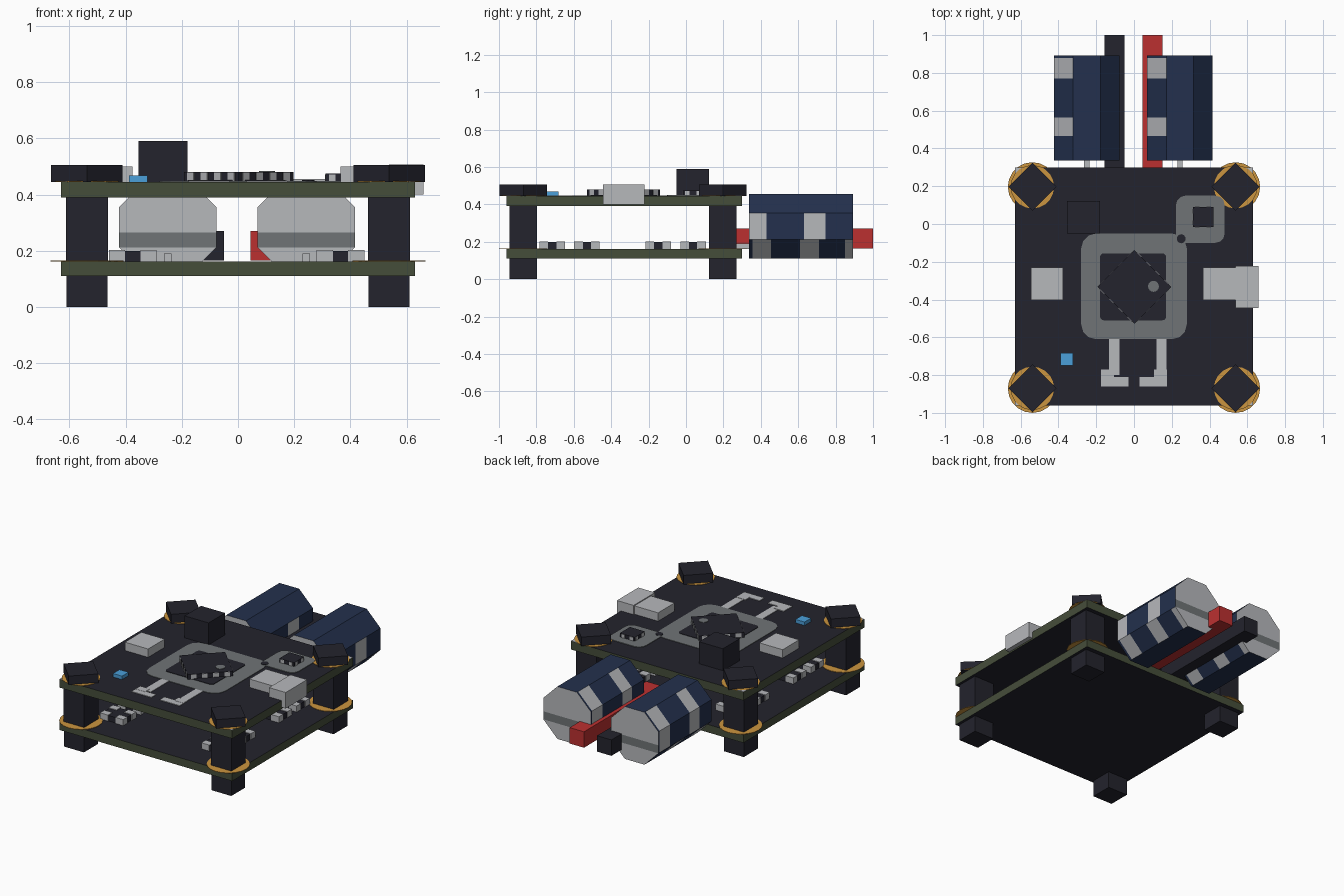
import bpy, bmesh, math
from mathutils import Matrix, Vector

cube = bpy.data.objects.get("Cube")
if cube:
    bpy.data.objects.remove(cube, do_unlink=True)


def material(name, rgb):
    m = bpy.data.materials.new(name)
    m.use_nodes = True
    col = (*rgb, 1)
    m.diffuse_color = col
    m.node_tree.nodes["Principled BSDF"].inputs["Base Color"].default_value = col
    return m


DARK = material("charcoal", (.017, .017, .026))
GREEN = material("board_edge_green", (.06, .075, .042))
SILVER = material("silver", (.47, .48, .5))
GREY = material("mid_grey", (.16, .175, .18))
NAVY = material("navy", (.017, .03, .075))
RED = material("red", (.5, .03, .03))
BLUE = material("blue", (.07, .35, .7))
GOLD = material("gold", (.6, .3, .05))


def finish(bm, name, *mats):
    me = bpy.data.meshes.new(name)
    bm.normal_update()
    bm.to_mesh(me)
    bm.free()
    ob = bpy.data.objects.new(name, me)
    for m in mats:
        me.materials.append(m)
    bpy.context.collection.objects.link(ob)
    return ob


def box_mesh(x, y, z, turn=0, corner=0):
    """Box from (min, max) ranges, optionally turned about z or with clipped corners."""
    bm = bmesh.new()
    size = [r[1] - r[0] for r in (x, y, z)]
    mid = [(r[1] + r[0]) / 2 for r in (x, y, z)]
    bmesh.ops.create_cube(bm, size=1, matrix=Matrix.Diagonal((*size, 1)))
    if corner:
        upright = [e for e in bm.edges if abs(e.verts[0].co.z - e.verts[1].co.z) > 1e-4]
        bmesh.ops.bevel(bm, geom=upright, offset=corner, segments=3, profile=.5, affect='EDGES')
    bm.transform(Matrix.Translation(mid) @ Matrix.Rotation(turn, 4, 'Z'))
    return bm


def box(name, mat, x, y, z, turn=0, corner=0):
    return finish(box_mesh(x, y, z, turn, corner), name, mat)


def around(c, half):
    return (c - half, c + half)


def disc(name, mat, x, y, z, r, h, n=20):
    bm = bmesh.new()
    bmesh.ops.create_cone(bm, cap_ends=True, segments=n, radius1=r, radius2=r, depth=h,
                          matrix=Matrix.Translation((x, y, z + h / 2)))
    return finish(bm, name, mat)


# Circuit boards: dark faces, green edges
LOW, TOP = .162, .445
for name, z in (("lower_board", (.11, LOW)), ("upper_board", (.39, TOP))):
    bm = box_mesh((-.63, .63), (-.96, .3), z)
    bm.normal_update()
    for f in bm.faces:
        f.material_index = 0 if abs(f.normal.z) > .5 else 1
    finish(bm, name, DARK, GREEN)

# Corner mounts: feet, spacers, turned nuts, gold rings, pale board corners
for sx in (-1, 1):
    for py, sy in ((-.87, -1), (.197, 1)):
        px = sx * .538
        box("foot", DARK, around(px, .073), around(py, .073), (0, .11))
        box("spacer", DARK, around(px, .075), around(py, .074), (LOW, .39))
        box("nut", DARK, around(px, .09), around(py, .09), (TOP, .505), math.pi / 4)
        disc("lower_mount_ring", GOLD, px, py, LOW, .13, .003)
        disc("upper_mount_ring", GOLD, px, py, TOP, .115, .003)
        bm = bmesh.new()
        cx, cy = sx * .63, .3 if sy > 0 else -.96
        tri = [(cx, cy), (cx - sx * .075, cy), (cx, cy - sy * .075)]
        face = bm.faces.new([bm.verts.new((*p, TOP)) for p in tri])
        top = bmesh.ops.extrude_face_region(bm, geom=[face])
        bmesh.ops.translate(bm, vec=(0, 0, .002),
                            verts=[v for v in top["geom"] if isinstance(v, bmesh.types.BMVert)])
        bmesh.ops.recalc_face_normals(bm, faces=bm.faces)
        finish(bm, "board_corner", SILVER)

# Power chips on the lower board, with silver corner contacts
for cx in (-.375, .365):
    for cy in (-.715, -.53, -.148, .038):
        box("power_chip", DARK, around(cx, .08), around(cy, .063), (LOW, .198))
        for sx in (-1, 1):
            for sy in (-1, 1):
                box("chip_contact", SILVER, around(cx + sx * .056, .029),
                    around(cy + sy * .045, .023), (LOW, .202))

# Capacitors: octagonal cans with pale stripes by facet direction
STRIPES = {  # (x side, z side): pale ranges along the can
    (-1, 1): ((.465, .565), (.77, .88)),
    (-1, 0): ((.465, .565), (.77, .88)),
    (1, 0): ((.33, .43), (.63, .745)),
    (1, -1): ((.355, .455), (.61, .71), (.85, .9)),
    (-1, -1): ((.355, .455), (.61, .71)),
}
CUTS = sorted({c for spans in STRIPES.values() for span in spans for c in span})
CAN_Z = .283


def side(v):
    return 0 if abs(v) < .3 else int(math.copysign(1, v))


for cx in (-.25, .243):
    bm = bmesh.new()
    r = .173 / math.cos(math.pi / 8)
    bmesh.ops.create_cone(bm, cap_ends=True, segments=8, radius1=r, radius2=r, depth=.555,
                          matrix=Matrix.Rotation(math.pi / 2, 4, 'X')
                          @ Matrix.Rotation(math.pi / 8, 4, 'Z'))
    bm.transform(Matrix.Translation((cx, .615, CAN_Z)))
    planes = [((0, c, 0), (0, 1, 0)) for c in CUTS]
    planes += [((0, 0, z), (0, 0, 1)) for z in (.212, .265)]
    for co, no in planes:
        bmesh.ops.bisect_plane(bm, geom=bm.verts[:] + bm.edges[:] + bm.faces[:],
                               plane_co=co, plane_no=no, dist=1e-4)
    bm.normal_update()
    for f in bm.faces:
        c = f.calc_center_median()
        if abs(f.normal.y) > .5:
            f.material_index = 2 if .212 < c.z < .265 else 1
        else:
            spans = STRIPES.get((side(f.normal.x), side(f.normal.z)), ())
            f.material_index = int(any(a < c.y < b for a, b in spans))
    finish(bm, "capacitor", NAVY, SILVER, GREY)
    box("capacitor_lead", SILVER, around(cx, .014), (.2, .34), (LOW, .19))

# Power wires, open where they meet the board
for name, mat, x in (("negative_wire", DARK, (-.155, -.05)), ("positive_wire", RED, (.045, .15))):
    bm = box_mesh(x, (.2, 1), (.165, .27))
    bm.normal_update()
    bmesh.ops.delete(bm, geom=[f for f in bm.faces if f.normal.y < -.5], context='FACES')
    finish(bm, name, mat)

# Printed pads and traces on the upper board
box("main_pad", GREY, (-.28, .28), (-.61, -.05), (TOP, TOP + .003), corner=.08)
box("main_pad_centre", DARK, (-.18, .17), (-.51, -.155), (TOP, TOP + .006), corner=.02)
box("small_pad", GREY, (.222, .48), (-.1, .15), (TOP, TOP + .004), corner=.05)
disc("pad_notch", DARK, .25, -.078, TOP, .024, .006, 10)
for s in (-1, 1):
    box("trace", SILVER, around(s * .125 + .02, .027), (-.8, -.61), (TOP, TOP + .003))
    box("trace_end", SILVER, around(s * .103, .073), (-.86, -.81), (TOP, TOP + .004))
    box("trace_tab", SILVER, around(s * .14, .035), (-.82, -.77), (TOP, TOP + .005))

# Main chip turned on its pad, with contacts along every side
MID = Vector((.002, -.333, 0))
box("main_chip", DARK, around(MID.x, .138), around(MID.y, .138), (TOP, .48), math.pi / 4)
for k in range(4):
    turn = math.pi / 4 + k * math.pi / 2
    for i in range(4):
        p = MID + Matrix.Rotation(turn, 3, 'Z') @ Vector((.137, (i - 1.5) * .068, 0))
        box("main_chip_contact", SILVER, around(p.x, .004), around(p.y, .017), (TOP, .479), turn)
disc("chip_dot", GREY, .103, -.33, .48, .029, .003, 16)

# Small sensor chip
box("sensor_chip", DARK, (.312, .42), (-.015, .09), (TOP, .474))
for s in (-1, 1):
    for o in (-1, 1):
        box("sensor_contact", SILVER, around(.366 + o * .03, .012), around(.0375 + s * .052, .003),
            (TOP, .472))
        box("sensor_contact", SILVER, around(.366 + s * .053, .003), around(.0375 + o * .03, .012),
            (TOP, .472))

# Connectors and other upper board parts
box("tall_block", DARK, (-.355, -.18), (-.05, .122), (TOP, .59))
box("left_connector", SILVER, (-.545, -.375), (-.402, -.23), (TOP, .5))
box("right_connector", SILVER, (.365, .6), (-.402, -.23), (TOP, .5))
box("port", SILVER, (.538, .66), (-.445, -.222), (.4, .506))
box("indicator_light", BLUE, (-.388, -.322), (-.75, -.682), (TOP, .468))
